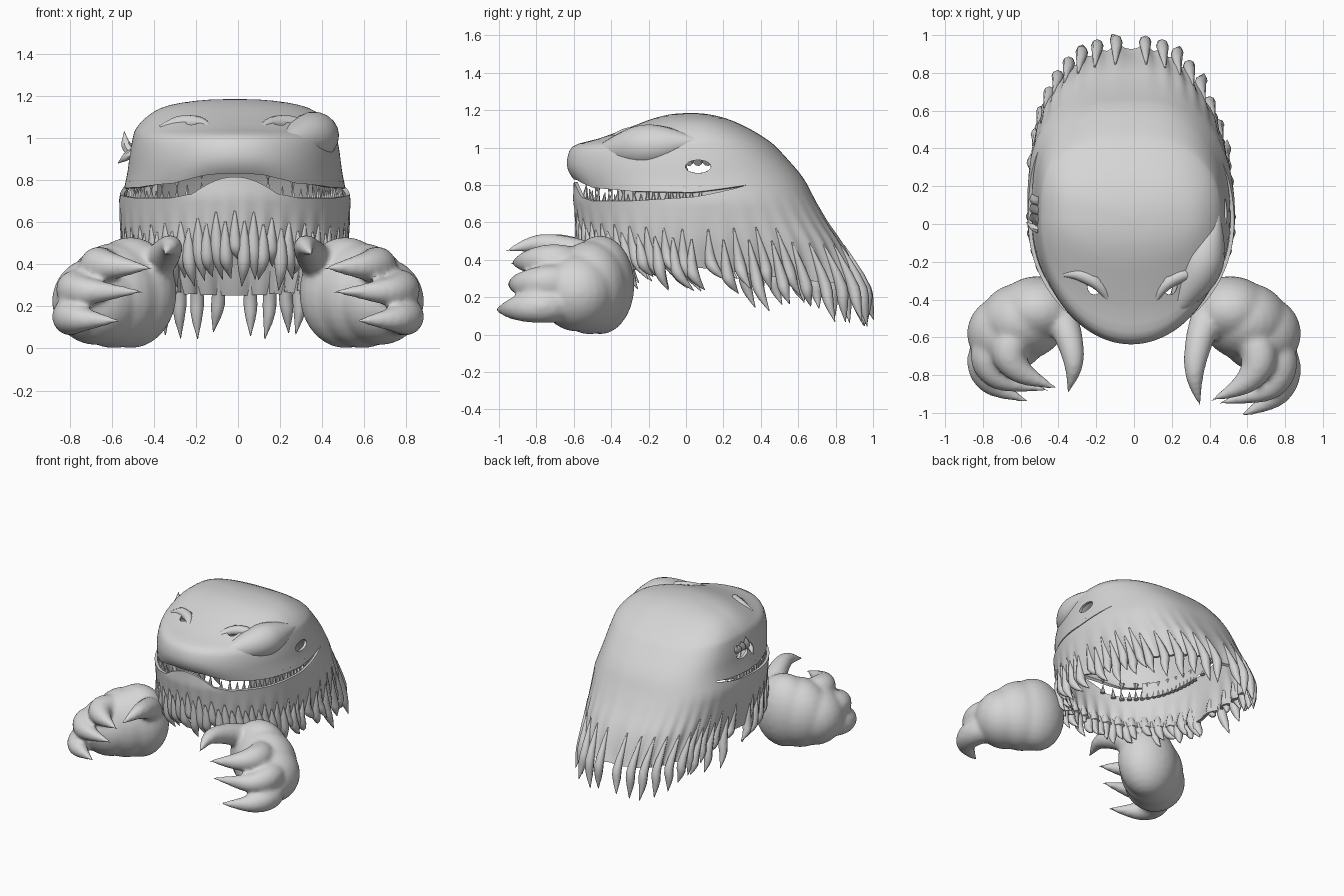
import bpy, bmesh, math, random
from mathutils import Vector

random.seed(4)
if "Cube" in bpy.data.objects:
    bpy.data.objects.remove(bpy.data.objects["Cube"])

GREY = (0.67, 0.67, 0.67, 1)
grey = bpy.data.materials.new("plain_grey")
grey.use_nodes = True
grey.diffuse_color = GREY
grey.node_tree.nodes["Principled BSDF"].inputs["Base Color"].default_value = GREY


def finish(name, bm):
    """Turn a bmesh into a smooth, coloured object."""
    bmesh.ops.recalc_face_normals(bm, faces=bm.faces)
    mesh = bpy.data.meshes.new(name)
    bm.to_mesh(mesh)
    bm.free()
    ob = bpy.data.objects.new(name, mesh)
    bpy.context.collection.objects.link(ob)
    mesh.materials.append(grey)
    smooth(ob)
    return ob


def smooth(ob):
    bpy.ops.object.select_all(action='DESELECT')
    ob.select_set(True)
    bpy.context.view_layer.objects.active = ob
    bpy.ops.object.shade_smooth_by_angle(angle=math.radians(50))


def apply_all(ob):
    bpy.context.view_layer.objects.active = ob
    for m in list(ob.modifiers):
        bpy.ops.object.modifier_apply(modifier=m.name)


def spline(rows, t):
    """Catmull-Rom sample of evenly spaced rows, t from 0 to 1."""
    f = t * (len(rows) - 1)
    i = min(int(f), len(rows) - 2)
    u = f - i
    a, b, c, d = (rows[max(0, min(len(rows) - 1, i + k))] for k in (-1, 0, 1, 2))
    return [0.5 * (2 * q + (r - p) * u + (2 * p - 5 * q + 4 * r - s) * u * u
                   + (3 * q - p - 3 * r + s) * u ** 3) for p, q, r, s in zip(a, b, c, d)]


def lookup(rows, x):
    """Linear interpolation on the first column."""
    rows = sorted(rows)
    x = max(rows[0][0], min(rows[-1][0], x))
    for lo, hi in zip(rows, rows[1:]):
        if x <= hi[0]:
            u = (x - lo[0]) / (hi[0] - lo[0])
            return [a + (b - a) * u for a, b in zip(lo[1:], hi[1:])]


def tube(bm, pts, radii, steps=8, sides=8):
    """Closed tapering sweep through points, for claws, tufts and teeth."""
    rows = [(*p, r) for p, r in zip(pts, radii)]
    samples = [spline(rows, k / steps) for k in range(steps + 1)]
    path = [Vector(s[:3]) for s in samples]
    span = path[-1] - path[0]
    axis = min(range(3), key=lambda k: abs(span[k]))
    ref = Vector([float(k == axis) for k in range(3)])
    rings = []
    for k, p in enumerate(path):
        tan = path[min(k + 1, steps)] - path[max(k - 1, 0)]
        u = ref.cross(tan).normalized()
        v = tan.cross(u).normalized()
        r = max(samples[k][3], 0.002)
        rings.append([bm.verts.new(p + r * (u * math.cos(a) + v * math.sin(a)))
                      for a in (2 * math.pi * j / sides for j in range(sides))])
    for a, b in zip(rings, rings[1:]):
        for j in range(sides):
            bm.faces.new((a[j], a[j - 1], b[j - 1], b[j]))
    bm.faces.new(rings[0])
    bm.faces.new(rings[-1][::-1])


def ball(bm, centre, size):
    made = bmesh.ops.create_uvsphere(bm, u_segments=24, v_segments=14, radius=1)["verts"]
    bmesh.ops.scale(bm, vec=size, verts=made)
    bmesh.ops.translate(bm, vec=centre, verts=made)


# Head outlines: height, front y, back y, half width
DOME = [(1.185, .03, .03, 0), (1.178, -.08, .12, .17), (1.15, -.19, .23, .33),
        (1.1, -.32, .34, .42), (1.045, -.47, .43, .47), (1.005, -.6, .48, .485),
        (.93, -.635, .55, .5), (.86, -.63, .61, .51), (.8, -.6, .65, .525)]
SKIRT = [(.8, -.6, .65, .525), (.72, -.605, .69, .55), (.6, -.585, .76, .545),
         (.5, -.57, .83, .535), (.4, -.5, .88, .515), (.3, -.45, .92, .495), (.2, -.4, .97, .47)]
# Mouth: sine of the bearing, upper lip height, lower lip height
MOUTH = [(-1, .83, .815), (-.97, .825, .78), (-.93, .81, .735), (-.84, .785, .715),
         (-.5, .765, .715), (0, .76, .735), (.3, .788, .78), (.42, .8, .8), (1, .8, .8)]
HEM = [(-1, .47), (-.6, .43), (0, .36), (.5, .3), (1, .26)]
CX, CY, TUFTS = -.015, .03, 38


def outline(a, front, back, half):
    """Plan curve, fuller at the right rear than at the left rear."""
    c, s = math.cos(a), math.sin(a)
    e = 1 if s < 0 else .75 + .11 * c
    reach = (CY - front) if s < 0 else (back - CY)
    return (CX + half * math.copysign(abs(c) ** e, c), CY + reach * math.copysign(abs(s) ** e, s))


def skirt_point(a, t):
    """Point on the lower shell, t = 0 at the lip and 1 at the hem."""
    s = math.sin(a)
    z0, z1 = lookup(MOUTH, s)[1], lookup(HEM, s)[0]
    z = z0 + (z1 - z0) * t
    x, y = outline(a, *lookup(SKIRT, z))
    ridge = .015 * t * t * math.cos(TUFTS * a)
    return Vector((x + ridge * math.cos(a), y + ridge * s, z))


# Hollow head shell with open mouth
bm = bmesh.new()
COLS, UP, DOWN = 228, 22, 12
columns = []
for k in range(COLS):
    a = 2 * math.pi * k / COLS
    upper = []
    for i in range(UP + 1):
        t = i / UP
        z, front, back, half = spline(DOME, t)
        x, y = outline(a, front, back, half)
        upper.append(bm.verts.new((x, y, z + (lookup(MOUTH, math.sin(a))[0] - .8) * t ** 4)))
    lower = [bm.verts.new(skirt_point(a, i / DOWN)) for i in range(DOWN + 1)]
    columns.append((upper, lower))
for k in range(COLS):
    for p, q in zip(columns[k - 1], columns[k]):
        for i in range(len(p) - 1):
            bm.faces.new((p[i], p[i + 1], q[i + 1], q[i]))
bmesh.ops.remove_doubles(bm, verts=bm.verts, dist=.0005)
head = finish("head_shell", bm)
solid = head.modifiers.new("thickness", 'SOLIDIFY')
solid.thickness = .02
solid.offset = -1

# Eye sockets on the face and the slits on the sides
bm = bmesh.new()
for x in (-.21, .19):
    ball(bm, (x, -.325, 1.07), (.038, .05, .15))
ball(bm, (0, .065, .898), (1.2, .075, .038))
cutter = finish("socket_cutter", bm)
cutter.hide_render = True
cut = head.modifiers.new("sockets", 'BOOLEAN')
cut.operation = 'DIFFERENCE'
cut.solver = 'EXACT'
cut.object = cutter
apply_all(head)
bpy.data.objects.remove(cutter)
smooth(head)

# Gums closing the rear of the mouth behind the lips
bm = bmesh.new()
for side in (-1, 1):
    last = None
    for k in range(28):
        s = -.67 + k * .04
        up, low = lookup(MOUTH, s)
        x, y = outline(math.asin(s), -.565, .59, .495)
        pair = [bm.verts.new((CX + side * (x - CX), y, z)) for z in (low - .03, up + .03)]
        if last:
            bm.faces.new((last[0], last[1], pair[1], pair[0]))
        last = pair
finish("gums", bm)

# Fur tufts hanging from the hem, in two overlapping rows
bm = bmesh.new()
for row in (0, 1):
    for k in range(TUFTS):
        a = 2 * math.pi * (k + row * .5) / TUFTS
        s = math.sin(a)
        if row and s > .6:
            continue
        t = 1 - .14 * row
        top, root = skirt_point(a, t - .4), skirt_point(a, t)
        drop = random.uniform(.1, .19) + .04 * max(s, 0)
        sweep = Vector((random.uniform(-.03, .03), random.uniform(.05, .1) - .045 * max(s, 0), 0))
        tip = root + sweep - Vector((0, 0, drop))
        mid = root + sweep * .3 - Vector((0, 0, drop * .5)) + Vector((math.cos(a), s, 0)) * .008
        tube(bm, (top, root, mid, tip), (.004, .031, .027, .001), 8, 8)
finish("fur_tufts", bm)

# Pointed teeth along both jaws
bm = bmesh.new()
for k in range(38):
    s = -.95 + 1.0 * (k // 2) / 18
    a = math.asin(s) if k % 2 else math.pi - math.asin(s)
    up, low = lookup(MOUTH, s)
    x, y = outline(a, -.57, .6, .505)
    h = random.uniform(.04, .075)
    lean = Vector((0, random.uniform(-.012, .012), 0))
    base = Vector((x, y, low - .03))
    tube(bm, (base, base + lean + Vector((0, 0, h + .02))), (.018, .001), 4, 6)
    if k % 4 < 2:
        base.z = up + .03
        tube(bm, (base, base + lean - Vector((0, 0, h))), (.018, .001), 4, 6)
finish("teeth", bm)

# Low brow ridges over the sockets
bm = bmesh.new()
for side in (-1, 1):
    tube(bm, [(side * x - .01, y, z) for x, y, z in
              ((.36, -.27, 1.05), (.27, -.27, 1.07), (.17, -.33, 1.07), (.1, -.45, 1.03))],
         (.01, .035, .03, .005), 12, 10)
finish("brow_ridges", bm)

# Pointed flap on the left brow
bm = bmesh.new()
tube(bm, ((.19, -.5, .96), (.33, -.27, 1.0), (.385, -.11, 1.015), (.45, .08, 1.04)),
     (.03, .11, .1, .001), 18, 18)
finish("left_brow_flap", bm)

# Lashes over the right slit
bm = bmesh.new()
for k in range(3):
    y = .01 + .05 * k
    tube(bm, ((-.49, y, .92), (-.53, y + .02, .96), (-.54, y + .05, 1.03 - .02 * k)),
         (.025, .025, .001), 6, 7)
tube(bm, ((-.5, -.03, .93), (-.53, -.02, .91), (-.57, .01, .88)), (.02, .02, .001), 6, 7)
finish("right_lashes", bm)

# Clawed hands
FINGERS = [
    ((.4, -.46, .38), (.345, -.62, .45), (.32, -.8, .485), (.355, -.98, .44)),
    ((.56, -.5, .36), (.66, -.69, .39), (.6, -.83, .39), (.4, -.94, .38)),
    ((.64, -.54, .26), (.77, -.71, .28), (.71, -.87, .27), (.44, -.95, .27)),
    ((.64, -.56, .17), (.785, -.73, .155), (.755, -.9, .14), (.55, -1.025, .13))]
for name, side, shift in (("left_hand", 1, 0), ("right_hand", -1, .15)):
    bm = bmesh.new()
    ball(bm, (side * .51, -.46, .265), (.22, .185, .265))
    ball(bm, (side * .59, -.515, .25), (.23, .205, .25))
    ball(bm, (side * .67, -.58, .225), (.215, .205, .21))
    for n, path in enumerate(FINGERS):
        pts = [(side * x, y - shift * (y + .5), z) for x, y, z in path]
        tube(bm, pts, (.09, .075, .05, .004) if n == 0 else (.08, .095, .068, .004), 18, 14)
    hand = finish(name, bm)
    mesh = hand.modifiers.new("blend", 'REMESH')
    mesh.mode = 'VOXEL'
    mesh.voxel_size = .014
    relax = hand.modifiers.new("relax", 'SMOOTH')
    relax.iterations = 12
    apply_all(hand)
    smooth(hand)
